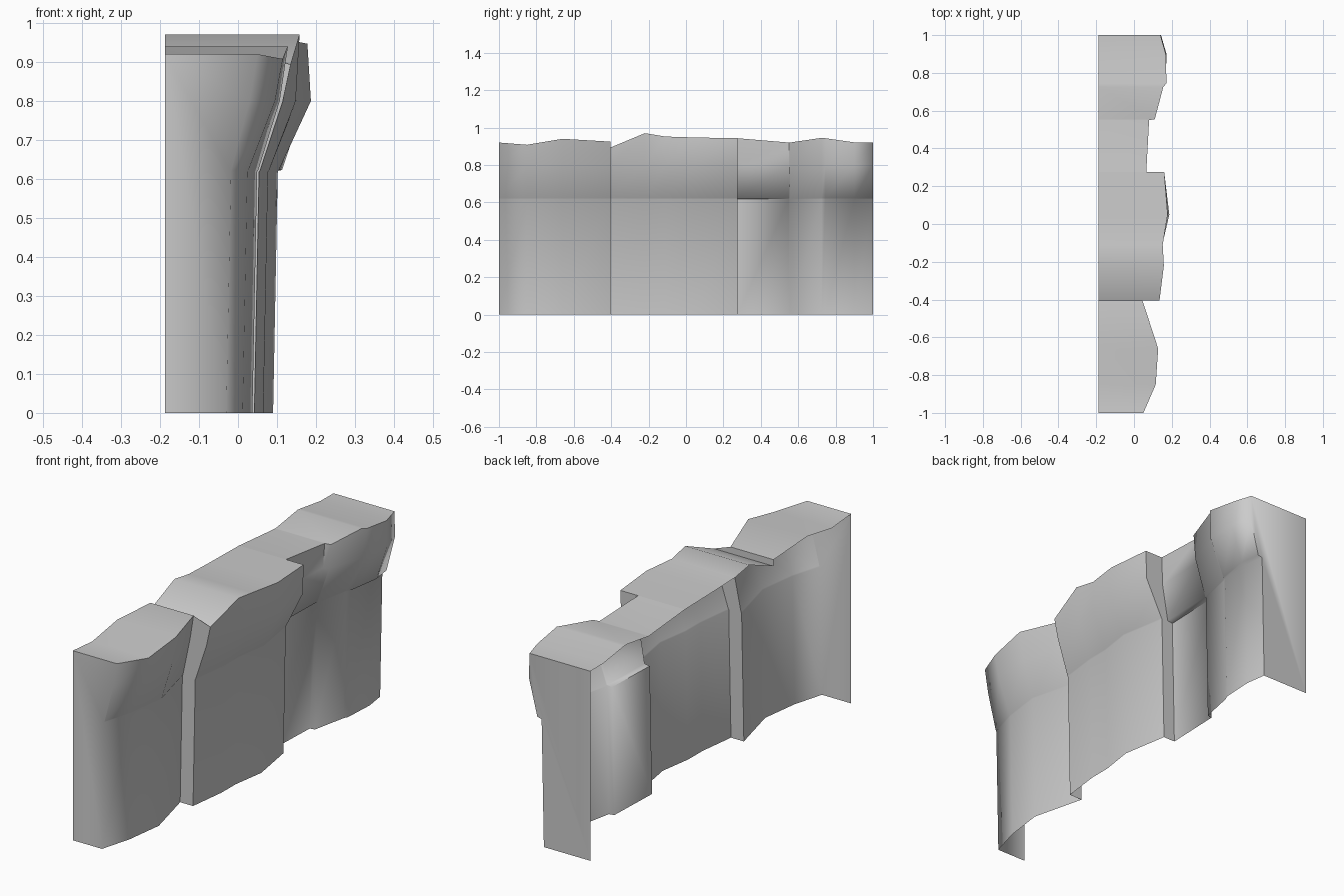
import bpy, bmesh
from math import radians

BACK = -0.187
# Plan columns along the wall: y, x at base, ledge depth, x at brow, x at rim, rim height
COLS = [
    # near buttress
    (-1.00, -0.03, 0, 0.03, 0.05, 0.92), (-0.85, 0.012, 0, 0.095, 0.115, 0.908),
    (-0.66, 0.037, 0, 0.107, 0.128, 0.94), (-0.405, -0.027, 0, 0.025, 0.045, 0.925),
    # main buttress
    (-0.405, 0.042, 0, 0.115, 0.135, 0.893), (-0.22, 0.065, 0, 0.148, 0.158, 0.97),
    (-0.11, 0.066, 0, 0.15, 0.152, 0.952), (0.05, 0.09, 0, 0.187, 0.178, 0.947),
    (0.275, 0.052, 0, 0.155, 0.16, 0.943),
    # recess
    (0.275, -0.01, 0.025, 0.06, 0.065, 0.943), (0.55, 0.0, 0.022, 0.072, 0.08, 0.92),
    # far buttress
    (0.555, 0.025, 0, 0.10, 0.11, 0.92), (0.725, 0.06, 0, 0.15, 0.155, 0.945),
    (0.745, 0.07, 0.005, 0.168, 0.172, 0.943), (0.90, 0.078, 0.02, 0.172, 0.168, 0.921),
    (1.00, 0.063, 0.02, 0.143, 0.14, 0.92),
]

bm = bmesh.new()
fronts, backs = [], []
for y, x0, ledge, x8, xt, zt in COLS:
    x6 = x0 + 0.012
    profile = [(x0, 0), (x6, 0.618), (x6 + ledge + 0.003, 0.623), (x8, 0.8), (xt, zt)]
    fronts.append([bm.verts.new((x, y, z)) for x, z in profile])
    backs.append(bm.verts.new((BACK, y, zt)))

# Front rock face and flat top, left open at the back and underneath
for i in range(len(COLS) - 1):
    a, b = fronts[i], fronts[i + 1]
    for k in range(4):
        bm.faces.new((a[k], b[k], b[k + 1], a[k + 1]))
    if COLS[i][0] != COLS[i + 1][0] or COLS[i][5] != COLS[i + 1][5]:
        bm.faces.new((a[4], b[4], backs[i + 1], backs[i]))

# End caps
foot = bm.verts.new((BACK, -1, 0))
bm.faces.new([foot] + fronts[0] + [backs[0]])
foot = bm.verts.new((BACK, 1, 0))
bm.faces.new(([foot] + fronts[-1] + [backs[-1]])[::-1])

bmesh.ops.remove_doubles(bm, verts=bm.verts[:], dist=0.0005)
mesh = bpy.data.meshes.new("cliff_wall")
bm.to_mesh(mesh)
bm.free()
wall = bpy.data.objects.new("cliff_wall", mesh)
bpy.context.collection.objects.link(wall)

# Soft rock faces with hard rim and steps
bpy.context.view_layer.objects.active = wall
wall.select_set(True)
bpy.ops.object.shade_smooth_by_angle(angle=radians(77))
